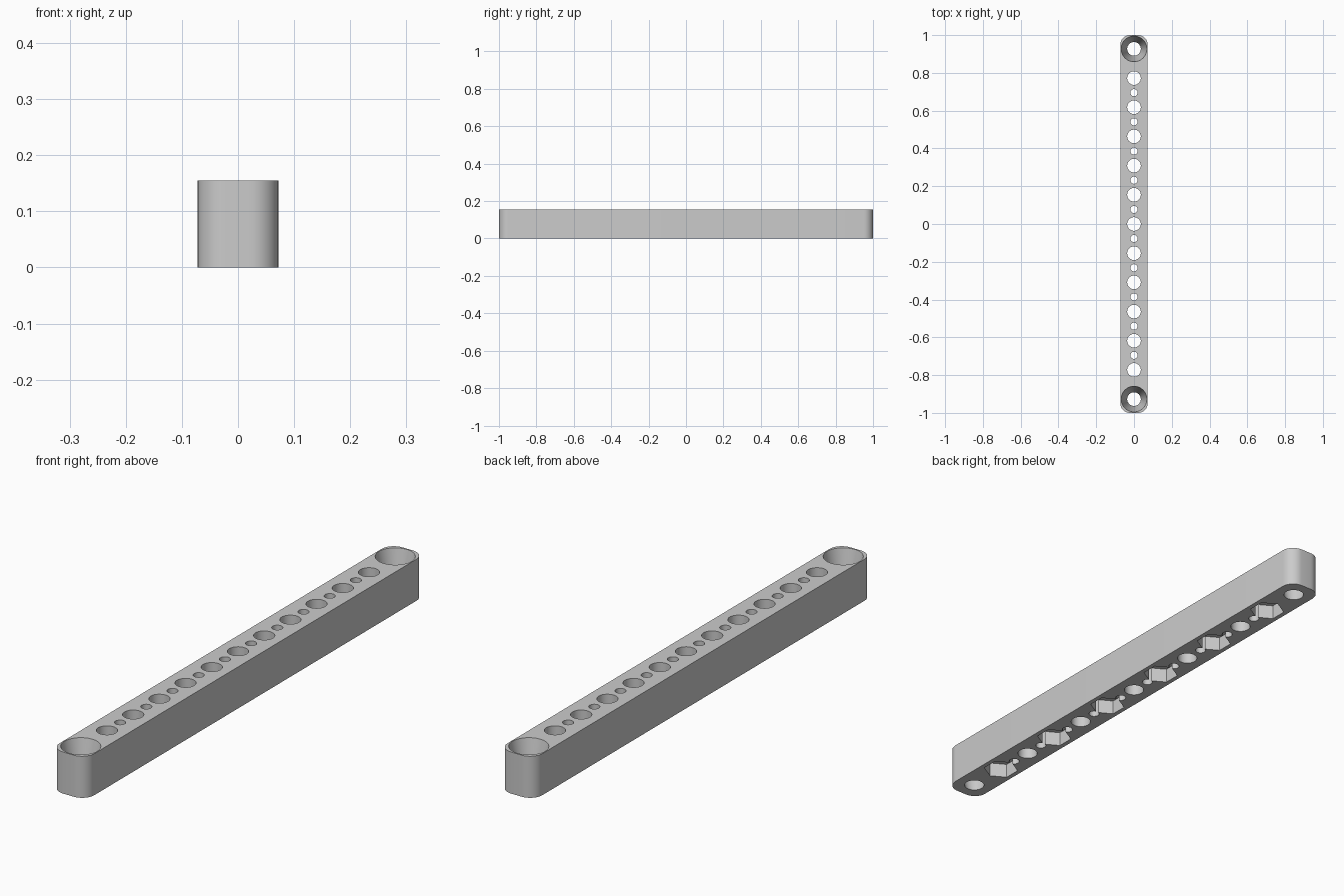
import bpy, bmesh, math

cube = bpy.data.objects.get("Cube")
if cube:
    bpy.data.objects.remove(cube, do_unlink=True)

HALF_WIDTH, HEIGHT, PITCH = 0.072, 0.155, 0.1545
CORNER = 0.05
END_Y = 6 * PITCH

grey = bpy.data.materials.new("light grey")
grey.use_nodes = True
colour = (0.6, 0.6, 0.6, 1)
grey.diffuse_color = colour
grey.node_tree.nodes["Principled BSDF"].inputs["Base Color"].default_value = colour


def make_object(name, bm):
    mesh = bpy.data.meshes.new(name)
    bmesh.ops.recalc_face_normals(bm, faces=bm.faces)
    bm.to_mesh(mesh)
    bm.free()
    mesh.materials.append(grey)
    obj = bpy.data.objects.new(name, mesh)
    bpy.context.collection.objects.link(obj)
    return obj


def add_cutter(bm, y, profile, sides=48, turn=0.0):
    """Closed solid around a vertical axis, from (radius, z) points."""
    rings = []
    for r, z in profile:
        angles = [turn + math.tau * i / sides for i in range(sides)]
        rings.append([bm.verts.new((r * math.cos(a), y + r * math.sin(a), z)) for a in angles])
    for low, high in zip(rings, rings[1:]):
        for i in range(sides):
            j = (i + 1) % sides
            bm.faces.new((low[i], low[j], high[j], high[i]))
    bm.faces.new(rings[0][::-1])
    bm.faces.new(rings[-1])


# Bar with rounded upright corners
bm = bmesh.new()
bmesh.ops.create_cube(bm, size=1)
for v in bm.verts:
    v.co = (v.co.x * 2 * HALF_WIDTH, v.co.y * 2, (v.co.z + 0.5) * HEIGHT)
uprights = [e for e in bm.edges if abs(e.verts[0].co.z - e.verts[1].co.z) > 0.1]
bmesh.ops.bevel(bm, geom=uprights, offset=CORNER, segments=10, profile=0.5, affect='EDGES')
bar = make_object("drilled_bar", bm)

# Round holes: large on the pitch, small between them, tapered at the ends
below, above = -0.02, HEIGHT + 0.02
bm = bmesh.new()
for i in range(-5, 6):
    add_cutter(bm, i * PITCH, [(0.036, below), (0.036, above)])
for i in range(-5, 5):
    add_cutter(bm, (i + 0.5) * PITCH, [(0.019, below), (0.019, above)], 32)
for y in (-END_Y, END_Y):
    add_cutter(bm, y, [(0.036, below), (0.036, 0), (0.068, HEIGHT), (0.068, above)])
round_cutter = make_object("round_hole_cutter", bm)

# Hexagonal nut pockets under every other large hole
bm = bmesh.new()
for i in range(-5, 6, 2):
    add_cutter(bm, i * PITCH, [(0.063, below), (0.063, 0.055)], 6, math.pi / 2)
hex_cutter = make_object("nut_pocket_cutter", bm)

# Cut the bar and bake the result
for cutter in (round_cutter, hex_cutter):
    cutter.hide_render = True
    mod = bar.modifiers.new("cut", 'BOOLEAN')
    mod.operation = 'DIFFERENCE'
    mod.solver = 'EXACT'
    mod.object = cutter
bpy.context.view_layer.update()
evaluated = bar.evaluated_get(bpy.context.evaluated_depsgraph_get())
bar.data = bpy.data.meshes.new_from_object(evaluated)
bar.modifiers.clear()
for cutter in (round_cutter, hex_cutter):
    bpy.data.objects.remove(cutter, do_unlink=True)

bpy.ops.object.select_all(action='DESELECT')
bar.select_set(True)
bpy.context.view_layer.objects.active = bar
bpy.ops.object.shade_smooth_by_angle(angle=math.radians(30))
